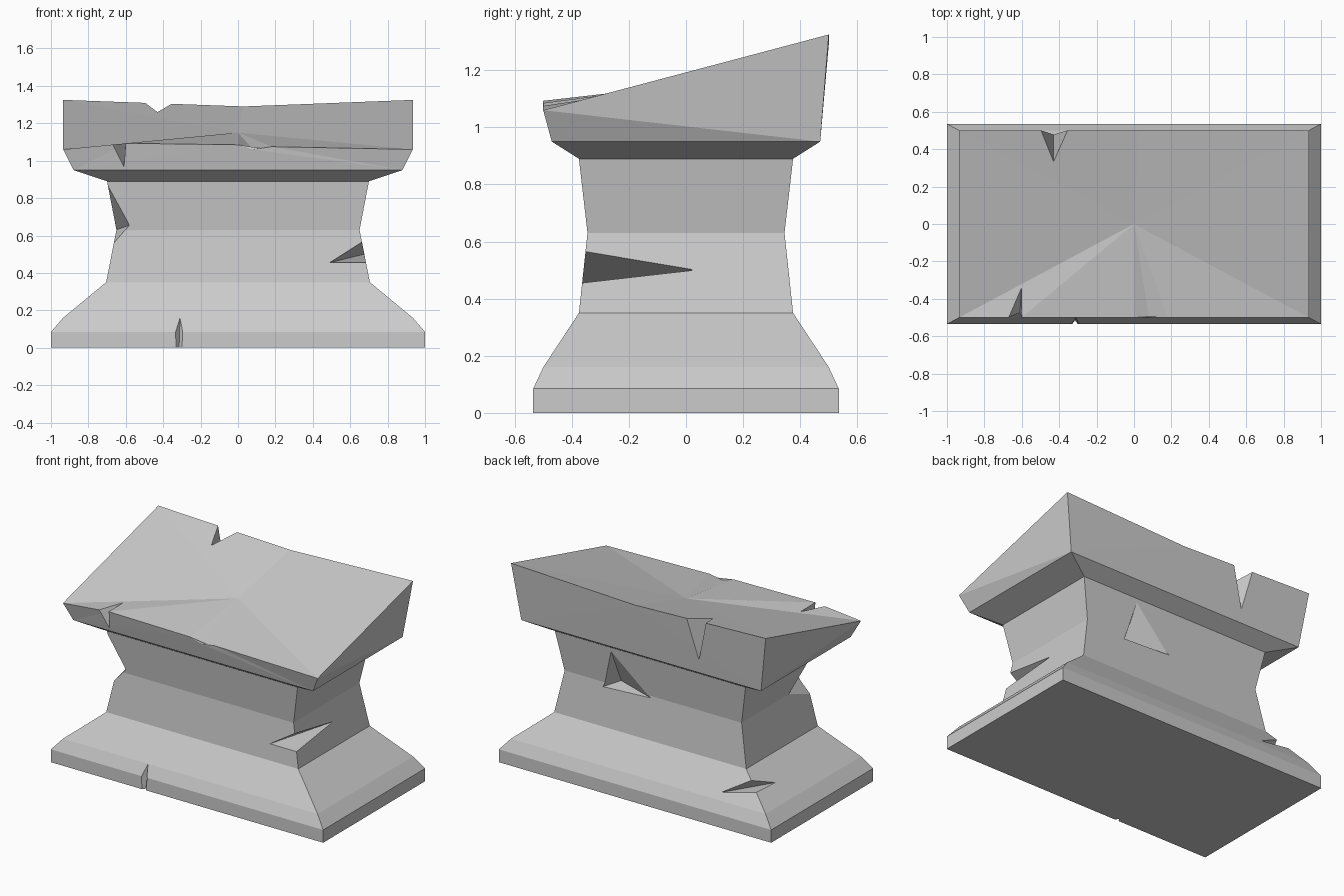
import bpy, bmesh
from mathutils import Vector

if "Cube" in bpy.data.objects:
    bpy.data.objects.remove(bpy.data.objects["Cube"])


def make_object(name, bm):
    bmesh.ops.recalc_face_normals(bm, faces=bm.faces[:])
    mesh = bpy.data.meshes.new(name)
    bm.to_mesh(mesh)
    bm.free()
    ob = bpy.data.objects.new(name, mesh)
    bpy.context.collection.objects.link(ob)
    return ob


def hull(name, points):
    bm = bmesh.new()
    for p in points:
        bm.verts.new(p)
    bmesh.ops.convex_hull(bm, input=bm.verts[:])
    ob = make_object(name, bm)
    ob.hide_render = True
    return ob


def edge_chip(name, c, d, a, b, k=1.0):
    """Wedge with inner edge c-d that breaks the outer edge between a and b."""
    c, d, a, b = map(Vector, (c, d, a, b))
    mid = (c + d) / 2
    return hull(name, [c, d, a + (a - mid) * k, b + (b - mid) * k])


def face_chip(name, apex, rim, k):
    """Pit in a flat face: apex inside, rim on the surface."""
    apex = Vector(apex)
    return hull(name, [apex] + [apex + (Vector(p) - apex) * k for p in rim])


# Pedestal body: rectangular profile stacked upward
levels = [(1.0, .535, 0), (1.0, .535, .085), (.935, .5, .16), (.705, .375, .35),
          (.65, .345, .63), (.70, .375, .89), (.88, .47, .95)]
bm = bmesh.new()
rings = [[bm.verts.new((sx * hx, sy * hy, z))
          for sx, sy in ((-1, -1), (1, -1), (1, 1), (-1, 1))] for hx, hy, z in levels]
bm.faces.new(rings[0][::-1])
for lo, hi in zip(rings, rings[1:]):
    for i in range(4):
        j = (i + 1) % 4
        bm.faces.new((lo[i], lo[j], hi[j], hi[i]))

# Slanted, worn top rim with a sunken centre
front = [bm.verts.new((x, -.5, z)) for x, z in
         ((-.935, 1.06), (-.6, 1.093), (0, 1.085), (.08, 1.06), (.18, 1.075), (.935, 1.06))]
back = [bm.verts.new((x, .5, z)) for x, z in ((.935, 1.325), (.03, 1.29), (-.935, 1.325))]
r = rings[-1]
bm.faces.new([r[0], r[1]] + front[::-1])
bm.faces.new((r[1], r[2], back[0], front[-1]))
bm.faces.new([r[2], r[3]] + back[::-1])
bm.faces.new((r[3], r[0], front[0], back[-1]))
centre = bm.verts.new((0, 0, 1.15))
rim = front + back
for a, b in zip(rim, rim[1:] + rim[:1]):
    bm.faces.new((a, b, centre))
bmesh.ops.triangulate(bm, faces=bm.faces[:])
pedestal = make_object("broken_pedestal", bm)

# Chips and cracks
cutters = [
    edge_chip("front_rim_chip", (-.6, -.32, 1.112), (-.61, -.476, .965),
              (-.67, -.5, 1.086), (-.6, -.5, 1.093)),
    edge_chip("back_rim_chip", (-.43, .33, 1.265), (-.43, .477, 1.04),
              (-.5, .5, 1.325), (-.35, .5, 1.325)),
    edge_chip("right_column_chip", (.49, -.364, .455), (.674, .03, .50),
              (.663, -.352, .565), (.685, -.364, .455)),
    edge_chip("left_column_chip", (-.58, -.347, .655), (-.65, -.15, .63),
              (-.693, -.37, .86), (-.664, -.352, .56), .15),
    edge_chip("base_corner_chip", (-.59, .47, .2), (-.83, .25, .245),
              (-.76, .41, .3), (-.82, .44, .25)),
    face_chip("back_column_chip", (.3, .25, .62),
              [(.29, .37, .86), (.365, .347, .6), (.015, .347, .617)], 1.06),
    hull("base_crack", [(-.31, -.5, .16), (-.315, -.515, .0), (-.35, -.56, .17),
                        (-.285, -.56, .17), (-.35, -.56, -.01), (-.285, -.56, -.01)]),
]
for cutter in cutters:
    mod = pedestal.modifiers.new(cutter.name, 'BOOLEAN')
    mod.operation = 'DIFFERENCE'
    mod.solver = 'EXACT'
    mod.object = cutter

# Bake the cuts and drop the cutters
deps = bpy.context.evaluated_depsgraph_get()
pedestal_mesh = bpy.data.meshes.new_from_object(pedestal.evaluated_get(deps))
pedestal.modifiers.clear()
pedestal.data = pedestal_mesh
for cutter in cutters:
    bpy.data.objects.remove(cutter)
